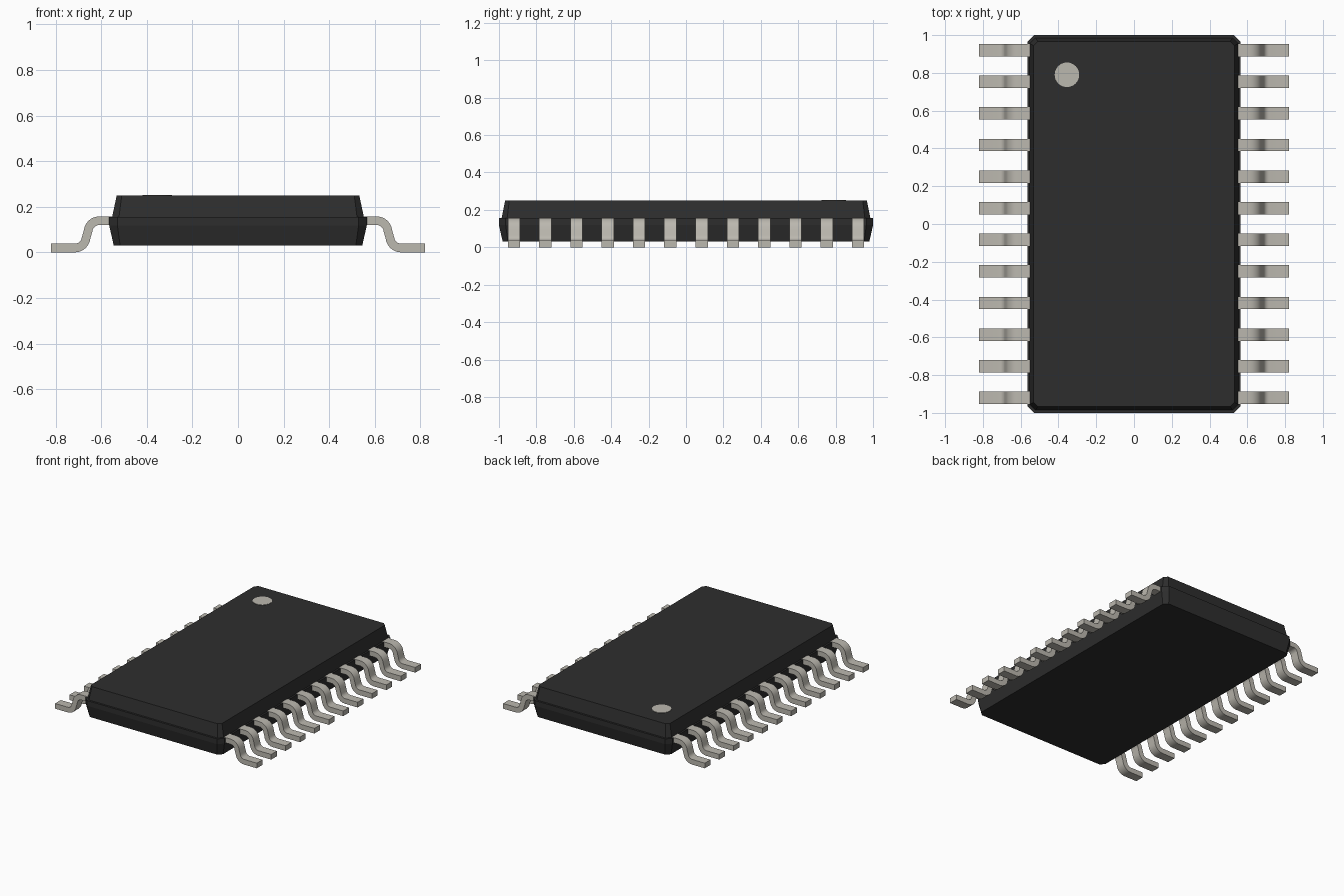
import bpy, bmesh
from math import sin, cos, radians

cube = bpy.data.objects.get("Cube")
if cube:
    bpy.data.objects.remove(cube, do_unlink=True)


def material(name, rgb):
    mat = bpy.data.materials.new(name)
    mat.use_nodes = True
    mat.diffuse_color = (*rgb, 1)
    mat.node_tree.nodes["Principled BSDF"].inputs["Base Color"].default_value = (*rgb, 1)
    return mat


def finish(name, bm, mat):
    bmesh.ops.recalc_face_normals(bm, faces=bm.faces)
    mesh = bpy.data.meshes.new(name)
    bm.to_mesh(mesh)
    bm.free()
    mesh.materials.append(mat)
    obj = bpy.data.objects.new(name, mesh)
    bpy.context.collection.objects.link(obj)
    return obj


def loft(bm, rings):
    """Join rings of points into a closed solid."""
    loops = [[bm.verts.new(p) for p in ring] for ring in rings]
    n = len(loops[0])
    for a, b in zip(loops, loops[1:]):
        for i in range(n):
            j = (i + 1) % n
            bm.faces.new((a[i], a[j], b[j], b[i]))
    bm.faces.new(loops[0])
    bm.faces.new(loops[-1])


def cut_rectangle(x, y, z, c):
    """Rectangle with chamfered corners."""
    return [(x, y - c, z), (x - c, y, z), (c - x, y, z), (-x, y - c, z),
            (-x, c - y, z), (c - x, -y, z), (x - c, -y, z), (x, c - y, z)]


plastic = material("black plastic", (0.027, 0.027, 0.027))
metal = material("tinned metal", (0.50, 0.48, 0.43))

# Body: wide belt, lower taper, and a stepped-in upper half
PART_Z = 0.156
bm = bmesh.new()
loft(bm, [cut_rectangle(*r) for r in (
    (0.545, 0.98, 0.03, 0.028), (0.565, 1.0, 0.118, 0.036),
    (0.565, 1.0, PART_Z, 0.036), (0.552, 0.986, PART_Z, 0.03),
    (0.532, 0.967, 0.25, 0.022))])
finish("body", bm, plastic)

# Round marker in the top face
bm = bmesh.new()
bmesh.ops.create_cone(bm, cap_ends=True, segments=32, radius1=0.065, radius2=0.065, depth=0.004)
bmesh.ops.translate(bm, verts=bm.verts, vec=(-0.355, 0.79, 0.25))
finish("marker_dot", bm, metal)

# Pins: gull-wing centre line as (x, z, path angle)
R, HALF, WIDTH, COUNT = 0.05, 0.019, 0.066, 12
path = [(0.54, 0.139, 90)]
for i in range(7):
    a = 90 - 85 * i / 6
    path.append((0.608 + R * cos(radians(a)), 0.089 + R * sin(radians(a)), a))
for i in range(7):
    a = 5 + 85 * i / 6
    path.append((0.716 - R * cos(radians(a)), 0.069 - R * sin(radians(a)), a))
path.append((0.82, 0.019, 90))

PITCH = 1.84 / (COUNT - 1)
bm = bmesh.new()
rings = []
for x, z, a in path:
    dx, dz = HALF * cos(radians(a)), HALF * sin(radians(a))
    y0, y1 = -0.92 - WIDTH / 2, -0.92 + WIDTH / 2
    rings.append([(x + dx, y0, z + dz), (x + dx, y1, z + dz),
                  (x - dx, y1, z - dz), (x - dx, y0, z - dz)])
loft(bm, rings)
pins = finish("pins", bm, metal)
bpy.ops.object.select_all(action="DESELECT")
pins.select_set(True)
bpy.context.view_layer.objects.active = pins
bpy.ops.object.shade_smooth_by_angle(angle=radians(35))

# Repeat along each side and mirror to the other
row = pins.modifiers.new("row", "ARRAY")
row.count = COUNT
row.use_relative_offset = False
row.use_constant_offset = True
row.constant_offset_displace = (0, PITCH, 0)
pins.modifiers.new("other_side", "MIRROR")
